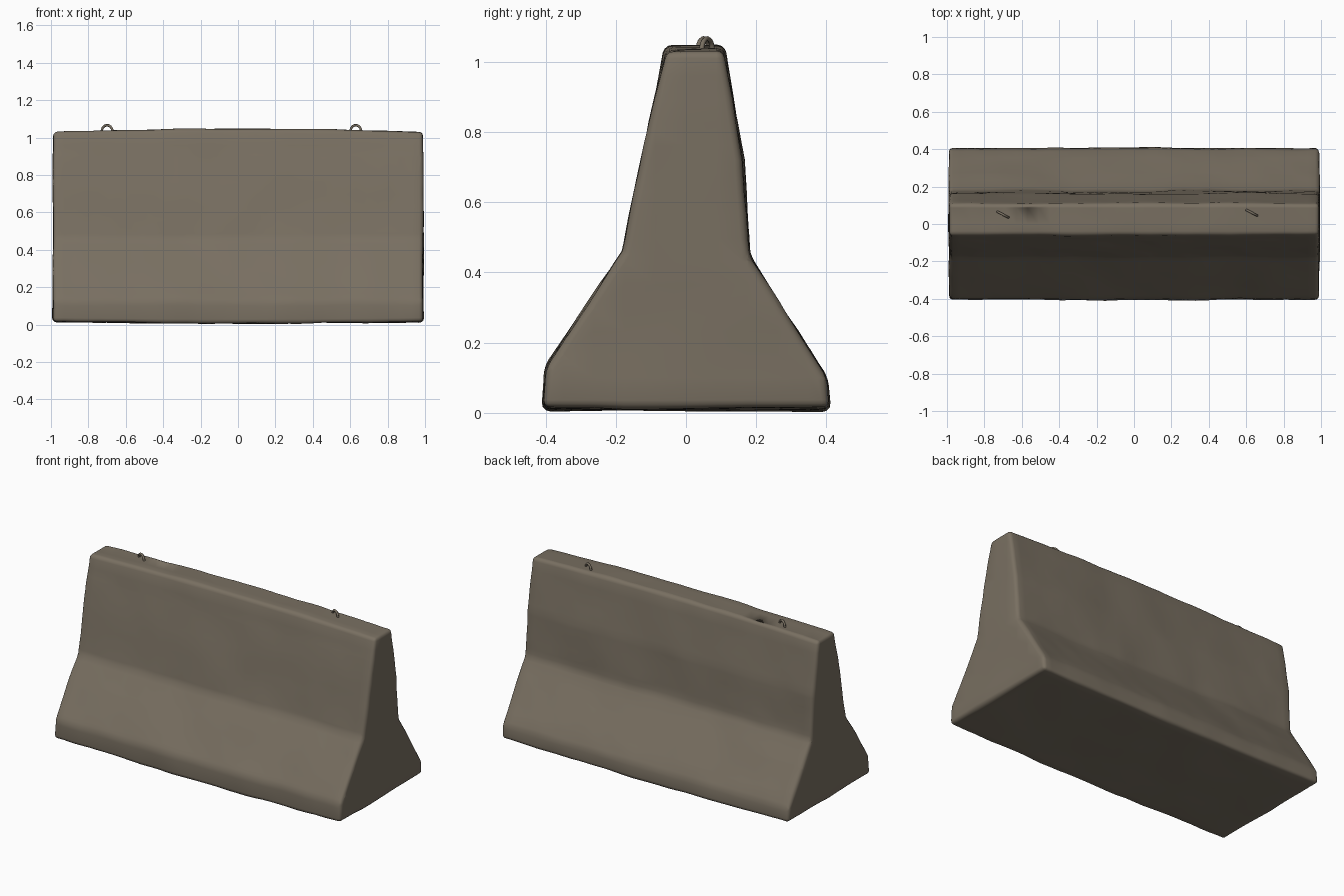
import bpy
import bmesh
import math
from mathutils import Vector, noise

cube = bpy.data.objects.get("Cube")
if cube:
    bpy.data.objects.remove(cube, do_unlink=True)


def make_material(name, color):
    mat = bpy.data.materials.new(name)
    mat.use_nodes = True
    mat.diffuse_color = color
    mat.node_tree.nodes["Principled BSDF"].inputs["Base Color"].default_value = color
    return mat


def add_object(name, bm, mat):
    mesh = bpy.data.meshes.new(name)
    bm.to_mesh(mesh)
    bm.free()
    obj = bpy.data.objects.new(name, mesh)
    bpy.context.collection.objects.link(obj)
    mesh.materials.append(mat)
    for poly in mesh.polygons:
        poly.use_smooth = True
    return obj


concrete = make_material("weathered concrete", (0.19, 0.16, 0.12, 1))

# Barrier cross-section (y, z), extruded along x
HALF = 0.99
PROFILE = [(-0.408, 0.015), (0.41, 0.015), (0.4, 0.1), (0.18, 0.445),
           (0.16, 0.72), (0.11, 1.04), (-0.06, 1.04), (-0.18, 0.46), (-0.4, 0.13)]
bm = bmesh.new()
end = bm.faces.new([bm.verts.new((-HALF, y, z)) for y, z in PROFILE])
sweep = bmesh.ops.extrude_face_region(bm, geom=[end])
bmesh.ops.translate(bm, vec=(2 * HALF, 0, 0),
                    verts=[v for v in sweep["geom"] if isinstance(v, bmesh.types.BMVert)])
bmesh.ops.recalc_face_normals(bm, faces=bm.faces[:])

# Worn, rounded edges
sharp = [e for e in bm.edges if e.calc_face_angle() > math.radians(25)]
bmesh.ops.bevel(bm, geom=sharp, offset=0.022, segments=3, profile=0.5, affect='EDGES')


# Cut into a grid so the surface can undulate
def slice_along(axis, start, stop, count):
    normal = Vector((0, 0, 0))
    normal[axis] = 1
    for i in range(count):
        point = normal * (start + (stop - start) * i / (count - 1))
        bmesh.ops.bisect_plane(bm, geom=bm.verts[:] + bm.edges[:] + bm.faces[:],
                               plane_co=point, plane_no=normal)


slice_along(0, -0.93, 0.93, 32)
slice_along(1, -0.35, 0.35, 9)
slice_along(2, 0.1, 0.96, 14)

# Uneven cast surface, slight crown on top and sag underneath
bm.normal_update()
moves = []
for v in bm.verts:
    p = v.co
    lump = 0.007 * noise.noise(p * 3.5) + 0.003 * noise.noise(p * 11)
    bow = 1 - p.x * p.x
    shift = v.normal * lump
    if p.z > 0.98:
        shift.z += 0.016 * bow - 0.008
    elif p.z < 0.06:
        shift.z -= 0.008 * bow
    moves.append(shift)
for v, shift in zip(bm.verts, moves):
    v.co += shift
    v.co.z = max(v.co.z, 0)
barrier = add_object("concrete_barrier", bm, concrete)


# Lifting loops: bent-bar arches set into the top
def lifting_loop(name, x, y, radius=0.032, bar=0.007, steps=12, sides=6):
    bm = bmesh.new()
    path = [(-radius, -0.03)]
    path += [(-radius * math.cos(math.pi * i / steps), radius * math.sin(math.pi * i / steps))
             for i in range(steps + 1)]
    path.append((radius, -0.03))
    rings = []
    for u, w in path:
        out = Vector((u, 0, max(w, 0))).normalized()
        ring = []
        for s in range(sides):
            a = math.tau * s / sides
            offset = out * (bar * math.cos(a)) + Vector((0, bar * math.sin(a), 0))
            ring.append(bm.verts.new(Vector((u, 0, w)) + offset))
        rings.append(ring)
    for a, b in zip(rings, rings[1:]):
        for s in range(sides):
            t = (s + 1) % sides
            bm.faces.new((a[s], a[t], b[t], b[s]))
    for ring in (rings[0], rings[-1]):
        bm.faces.new(ring)
    bmesh.ops.recalc_face_normals(bm, faces=bm.faces[:])
    loop = add_object(name, bm, concrete)
    loop.location = (x, y, 1.034)
    loop.rotation_euler.z = math.radians(-28)


lifting_loop("right_lifting_loop", -0.7, 0.05)
lifting_loop("left_lifting_loop", 0.63, 0.06)
